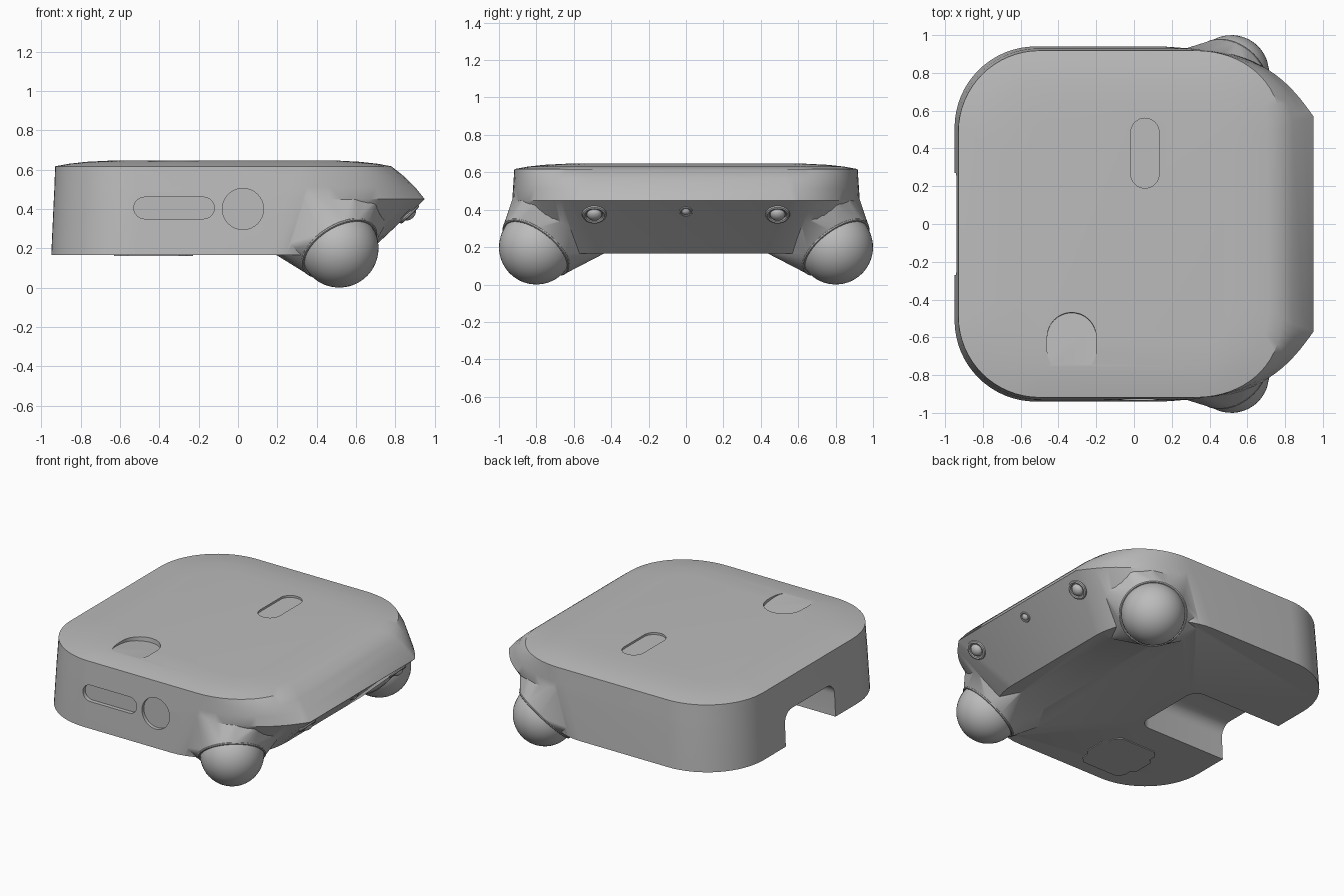
import bpy, bmesh, math
from mathutils import Matrix, Vector

cube = bpy.data.objects.get("Cube")
if cube:
    bpy.data.objects.remove(cube, do_unlink=True)

grey = bpy.data.materials.new("light_grey")
grey.use_nodes = True
grey.diffuse_color = (0.5, 0.5, 0.5, 1)
grey.node_tree.nodes["Principled BSDF"].inputs["Base Color"].default_value = (0.5, 0.5, 0.5, 1)


def finish(name, bm):
    """Turn a bmesh into a coloured object."""
    bmesh.ops.recalc_face_normals(bm, faces=bm.faces[:])
    mesh = bpy.data.meshes.new(name)
    bm.to_mesh(mesh)
    bm.free()
    mesh.materials.append(grey)
    obj = bpy.data.objects.new(name, mesh)
    bpy.context.collection.objects.link(obj)
    return obj


def activate(obj):
    bpy.ops.object.select_all(action='DESELECT')
    obj.select_set(True)
    bpy.context.view_layer.objects.active = obj


def smooth(obj, degrees=32):
    activate(obj)
    bpy.ops.object.shade_smooth_by_angle(angle=math.radians(degrees))


def combine(target, tool, operation):
    """Apply a boolean and discard the tool object."""
    activate(target)
    mod = target.modifiers.new(operation.lower(), 'BOOLEAN')
    mod.operation, mod.solver, mod.object = operation, 'EXACT', tool
    bpy.ops.object.modifier_apply(modifier=mod.name)
    bpy.data.objects.remove(tool, do_unlink=True)


def loft(name, rings):
    bm = bmesh.new()
    loops = [[bm.verts.new(p) for p in ring] for ring in rings]
    n = len(loops[0])
    for a, b in zip(loops, loops[1:]):
        for i in range(n):
            j = (i + 1) % n
            bm.faces.new((a[i], a[j], b[j], b[i]))
    bm.faces.new(loops[0][::-1])
    bm.faces.new(loops[-1])
    return finish(name, bm)


def prism(name, pts, low, high, matrix):
    return loft(name, [[matrix @ Vector((x, y, z)) for x, y in pts] for z in (low, high)])


def stadium(half, radius, steps=16):
    pts = []
    for side in (1, -1):
        for i in range(steps + 1):
            a = math.pi * i / steps
            pts.append((side * radius * math.cos(a), side * (half + radius * math.sin(a))))
    # a plain circle has no straight run
    return pts if half else [p for i, p in enumerate(pts) if i not in (steps, 2 * steps + 1)]


def outline(z, back, side, radius, start, handle1, handle2, nose, steps=16):
    """Symmetric plan outline: round back corners and curved front corners."""
    half = []
    for i in range(steps + 1):
        t = i / steps
        u = 1 - t
        half.append(tuple(u**3 * a + 3*u*u*t * b + 3*u*t*t * c + t**3 * d
                          for a, b, c, d in zip(nose, handle2, handle1, (start, side))))
    for i in range(steps + 1):
        a = math.pi / 2 * (1 + i / steps)
        half.append((back + radius + radius * math.cos(a), side - radius + radius * math.sin(a)))
    return [(x, y, z) for x, y in half] + [(x, -y, z) for x, y in reversed(half)]


def top_ring(z, inset):
    side = 0.918 - inset
    front = 0.78 - inset
    return outline(z, -0.93 + inset, side, 0.43 - inset * 0.6, 0.33,
                   (0.57, side), (front, 0.76 - inset), (front, 0.5 - inset * 0.5))


# Main shell: undercut nose, tapered sides and softly domed lid
body = loft("body", [
    outline(0.167, -0.95, 0.94, 0.43, 0.15, (0.4, 0.94), (0.65, 0.68), (0.65, 0.4)),
    outline(0.45, -0.937, 0.929, 0.43, 0.25, (0.68, 0.929), (0.83, 0.74), (0.95, 0.57)),
    outline(0.51, -0.934, 0.925, 0.43, 0.28, (0.65, 0.925), (0.83, 0.74), (0.902, 0.55)),
    outline(0.57, -0.932, 0.921, 0.43, 0.3, (0.62, 0.921), (0.82, 0.75), (0.84, 0.53)),
    top_ring(0.617, 0), top_ring(0.63, 0.07), top_ring(0.64, 0.16), top_ring(0.646, 0.28)])

# Flared sockets that hold the ball feet at the nose corners
RING = 0.213
for s in (1, -1):
    centre = Vector((0.515, s * 0.8, 0.2))
    axis = Vector((0.44, s * 0.55, -0.71)).normalized()
    turn = axis.to_track_quat('Z', 'Y').to_matrix().to_4x4()
    place = Matrix.Translation(centre) @ turn
    bm = bmesh.new()
    for x, y in stadium(0, RING, 24):
        bm.verts.new(place @ Vector((x, y, 0)))
        bm.verts.new(place @ Vector((x, y, -0.07)))
    for x, y, z in ((0.18, 0.9, 0.2), (0.18, 0.7, 0.175), (0.3, 0.5, 0.175),
                    (0.55, 0.42, 0.175), (0.78, 0.6, 0.37), (0.71, 0.79, 0.45),
                    (0.6, 0.83, 0.52), (0.3, 0.9, 0.54)):
        bm.verts.new((x, s * y, z))
    hull = bmesh.ops.convex_hull(bm, input=bm.verts[:])
    loose = {g for g in hull["geom_interior"] + hull["geom_unused"]
             if isinstance(g, bmesh.types.BMVert)}
    bmesh.ops.delete(bm, geom=list(loose), context='VERTS')
    combine(body, finish("socket", bm), 'UNION')

    # Ball foot and its thin collar
    side_name = "left" if s > 0 else "right"
    bm = bmesh.new()
    bmesh.ops.create_uvsphere(bm, u_segments=40, v_segments=24, radius=0.2, matrix=place)
    smooth(finish("ball_foot_" + ("back" if s > 0 else "front"), bm))
    bpy.ops.mesh.primitive_torus_add(location=centre, rotation=turn.to_euler(),
                                     major_radius=0.206, minor_radius=0.009,
                                     major_segments=48, minor_segments=8)
    collar = bpy.context.object
    collar.name = "foot_collar_" + ("back" if s > 0 else "front")
    collar.data.materials.append(grey)
    smooth(collar)

# Rounded channel open at the rear underside
bm = bmesh.new()
bmesh.ops.create_cube(bm, size=1, matrix=Matrix.Translation((-0.77, 0, 0.15))
                      @ Matrix.Diagonal((1, 0.54, 0.5, 1)))
bmesh.ops.bevel(bm, geom=bm.edges[:], offset=0.08, segments=6, profile=0.5, affect='EDGES')
combine(body, finish("channel_cutter", bm), 'DIFFERENCE')

# Shallow recesses: front slot and round button, lid slot and thumb scoop
facing = Matrix.Rotation(math.pi / 2, 4, 'X')
quarter = Matrix.Rotation(math.pi / 2, 4, 'Z')
shift = Matrix.Translation
recesses = [
    (stadium(0.15, 0.055), 0.905, 1.1, facing @ shift((-0.325, 0.405, 0)) @ quarter),
    (stadium(0, 0.105), 0.91, 1.1, facing @ shift((0.025, 0.4, 0))),
    (stadium(0.11, 0.075), 0, 0.1, shift((0.058, 0.375, 0.632))),
    (stadium(0.035, 0.13), 0, 0.1,
     shift((-0.33, -0.635, 0.631)) @ Matrix.Rotation(-0.085, 4, 'X')),
]
for pts, low, high, matrix in recesses:
    combine(body, prism("recess_cutter", pts, low, high, matrix), 'DIFFERENCE')
smooth(body)

# Sensors and a central screw on the undercut nose
tilt = Vector((0.69, 0, -0.72)).to_track_quat('Z', 'Y').to_matrix().to_4x4()
for name, y, z, radius in (("sensor_back", 0.49, 0.375, 0.055),
                           ("sensor_front", -0.49, 0.375, 0.055),
                           ("nose_screw", 0, 0.39, 0.03)):
    spot = Vector((0.95 - (0.45 - z) * 1.06, y, z))
    bpy.ops.mesh.primitive_torus_add(location=spot, rotation=tilt.to_euler(),
                                     major_radius=radius, minor_radius=radius * 0.2,
                                     major_segments=32, minor_segments=8)
    rim = bpy.context.object
    rim.name = name + "_rim"
    rim.data.materials.append(grey)
    smooth(rim)
    bm = bmesh.new()
    bmesh.ops.create_uvsphere(bm, u_segments=24, v_segments=12, radius=radius * 0.72,
                              matrix=shift(spot) @ tilt @ Matrix.Diagonal((1, 1, 0.7, 1)))
    smooth(finish(name + "_dome", bm))

# Thin tabbed cover on the underside
quarter_outline = [(0.2, 0.07), (0.17, 0.1), (0.17, 0.15), (0.13, 0.19), (0.08, 0.19)]
flip = quarter_outline[::-1]
cover = (quarter_outline + [(-x, y) for x, y in flip]
         + [(-x, -y) for x, y in quarter_outline] + [(x, -y) for x, y in flip])
prism("underside_cover", cover, -0.006, 0.002, shift((-0.43, -0.66, 0.167)))
